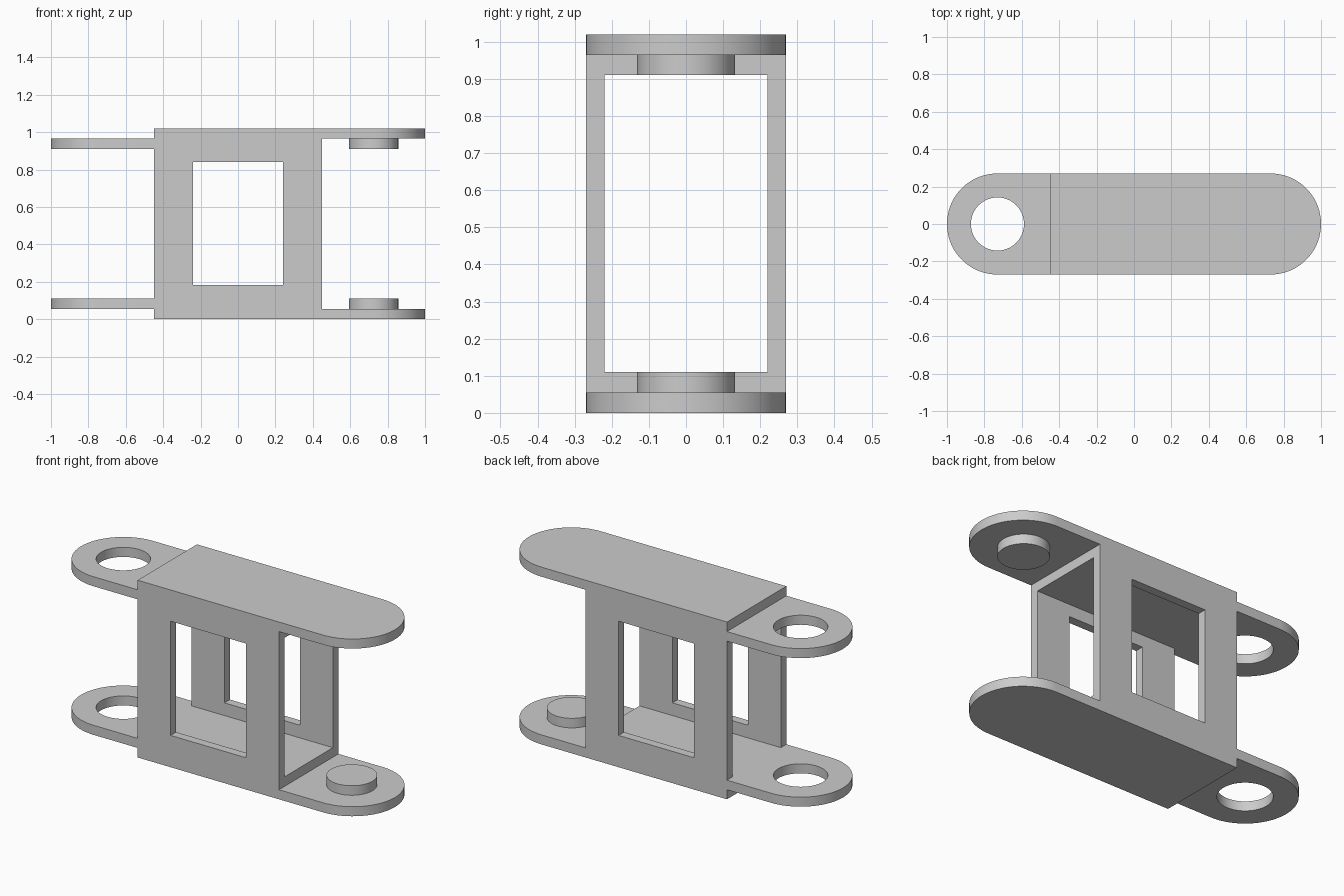
import bpy
import bmesh
import math

if "Cube" in bpy.data.objects:
    bpy.data.objects.remove(bpy.data.objects["Cube"], do_unlink=True)

# Main sizes
HALF_LEN, HALF_W, HEIGHT = 0.45, 0.27, 1.02
PLATE = 0.055
PIVOT = 0.73
PIN_R, HOLE_R = 0.132, 0.142

grey = bpy.data.materials.new("light_grey")
grey.use_nodes = True
colour = (0.6, 0.6, 0.6, 1)
grey.diffuse_color = colour
grey.node_tree.nodes["Principled BSDF"].inputs["Base Color"].default_value = colour


def prism(name, outline, z0, z1):
    """Extrude an xy outline from z0 to z1."""
    bm = bmesh.new()
    face = bm.faces.new([bm.verts.new((x, y, z0)) for x, y in outline])
    top = bmesh.ops.extrude_face_region(bm, geom=[face])["geom"]
    verts = [v for v in top if isinstance(v, bmesh.types.BMVert)]
    bmesh.ops.translate(bm, verts=verts, vec=(0, 0, z1 - z0))
    bmesh.ops.recalc_face_normals(bm, faces=bm.faces)
    mesh = bpy.data.meshes.new(name)
    bm.to_mesh(mesh)
    bm.free()
    mesh.materials.append(grey)
    obj = bpy.data.objects.new(name, mesh)
    bpy.context.collection.objects.link(obj)
    return obj


def box(name, hx, hy, z0, z1):
    return prism(name, [(-hx, -hy), (hx, -hy), (hx, hy), (-hx, hy)], z0, z1)


def arc(cx, r, start, end, n):
    angles = [start + (end - start) * i / n for i in range(n + 1)]
    return [(cx + r * math.cos(a), r * math.sin(a)) for a in angles]


def circle(cx, r):
    return arc(cx, r, 0, 2 * math.pi, 64)[:-1]


def tab_outline(side):
    """Straight edge on the body, half-round outer end."""
    pts = arc(PIVOT, HALF_W, -math.pi / 2, math.pi / 2, 48)
    pts += [(HALF_LEN, HALF_W), (HALF_LEN, -HALF_W)]
    return [(side * x, y) for x, y in pts]


def cut(obj, cutter):
    """Subtract the cutter and bake the result."""
    mod = obj.modifiers.new("cut", "BOOLEAN")
    mod.operation, mod.solver, mod.object = "DIFFERENCE", "EXACT", cutter
    bpy.context.view_layer.objects.active = obj
    bpy.ops.object.modifier_apply(modifier=mod.name)
    bpy.data.objects.remove(cutter, do_unlink=True)


# Hollow body: lengthwise passage and a window through both side walls
body = box("body", HALF_LEN, HALF_W, 0, HEIGHT)
cut(body, box("passage_cutter", 1, 0.22, 2 * PLATE, HEIGHT - 2 * PLATE))
cut(body, box("window_cutter", 0.24, 1, 0.183, 0.84))
parts = [body]

# Outer tabs with pins on the left, inner tabs with holes on the right
for level in ("lower", "upper"):
    def span(a, b):
        return (a, b) if level == "lower" else (HEIGHT - b, HEIGHT - a)

    pin_tab = prism(level + "_pin_tab", tab_outline(1), *span(0, PLATE))
    pin = prism(level + "_pin", circle(PIVOT - 0.005, PIN_R), *span(PLATE, 2 * PLATE))
    hole_tab = prism(level + "_hole_tab", tab_outline(-1), *span(PLATE, 2 * PLATE))
    cut(hole_tab, prism("hole_cutter", circle(-PIVOT, HOLE_R), -1, 2))
    parts += [pin_tab, pin, hole_tab]

# Smooth the rounded walls, keep corners sharp
bpy.ops.object.select_all(action="DESELECT")
for obj in parts:
    obj.select_set(True)
bpy.context.view_layer.objects.active = body
bpy.ops.object.shade_smooth_by_angle(angle=math.radians(30))
